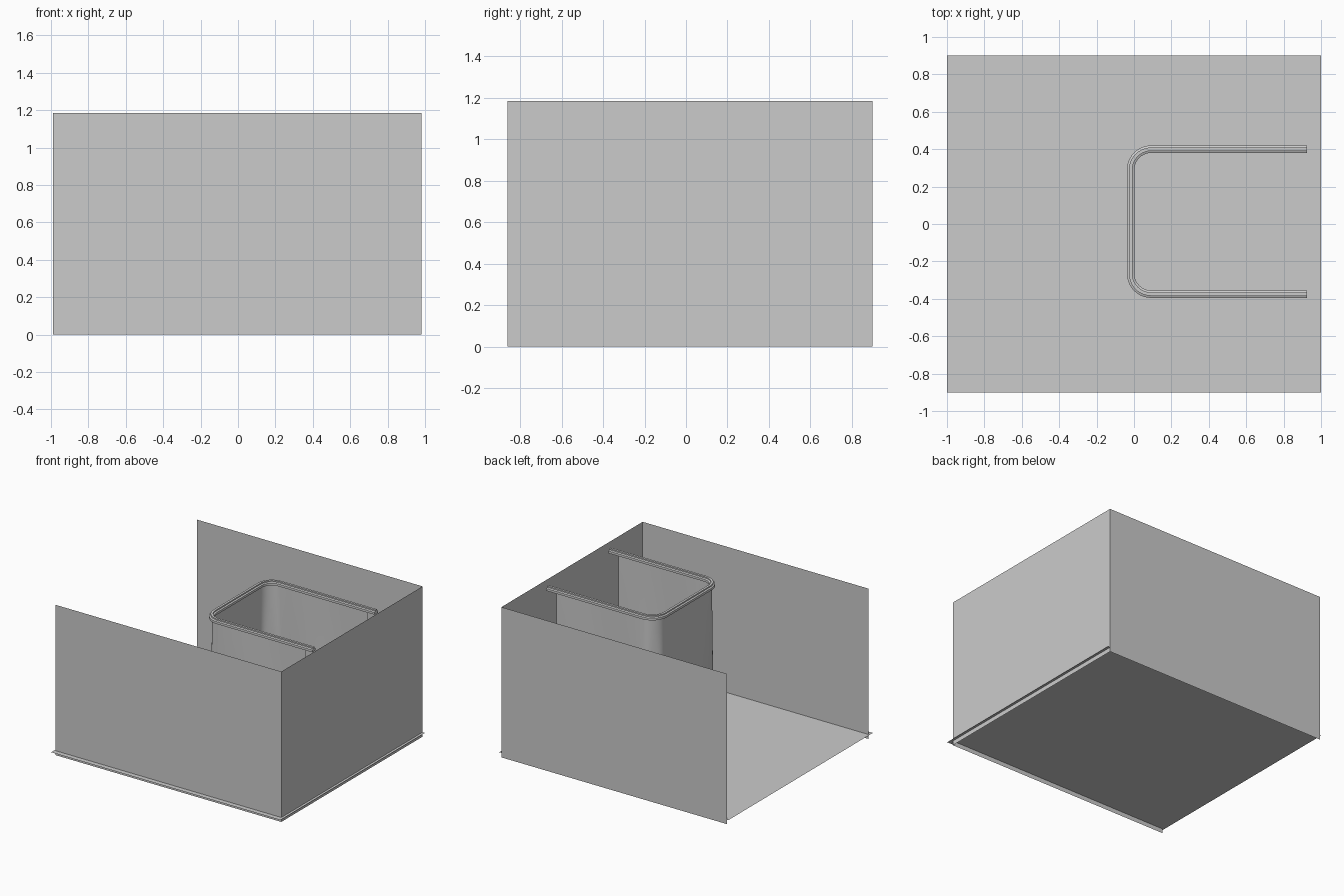
import bpy, bmesh, math

if "Cube" in bpy.data.objects:
    bpy.data.objects.remove(bpy.data.objects["Cube"])

def mesh_object(name, verts, faces, smooth=False):
    me = bpy.data.meshes.new(name)
    me.from_pydata(verts, [], faces)
    ob = bpy.data.objects.new(name, me)
    bpy.context.collection.objects.link(ob)
    bm = bmesh.new()
    bm.from_mesh(me)
    bmesh.ops.recalc_face_normals(bm, faces=bm.faces)
    bm.to_mesh(me)
    bm.free()
    if smooth:
        bpy.context.view_layer.objects.active = ob
        ob.select_set(True)
        bpy.ops.object.shade_smooth_by_angle(angle=math.radians(35))
        ob.select_set(False)
    return ob

def u_path(x_end, x_bend, y_lo, y_hi, r, straight=10, arc=10):
    """U-shaped path with rounded corners: list of (x, y, outward nx, ny)."""
    pts = []
    def line(a, b, n):
        for i in range(straight):
            t = i / straight
            pts.append((a[0] + (b[0]-a[0])*t, a[1] + (b[1]-a[1])*t, *n))
    def bend(cx, cy, a0, a1):
        for i in range(arc):
            a = math.radians(a0 + (a1-a0)*i/arc)
            c, s = math.cos(a), math.sin(a)
            pts.append((cx + r*c, cy + r*s, c, s))
    line((x_end, y_hi), (x_bend + r, y_hi), (0, 1))
    bend(x_bend + r, y_hi - r, 90, 180)
    line((x_bend, y_hi - r), (x_bend, y_lo + r), (-1, 0))
    bend(x_bend + r, y_lo + r, 180, 270)
    line((x_bend + r, y_lo), (x_end, y_lo), (0, -1))
    pts.append((x_end, y_lo, 0, -1))
    return pts

# Floor: a thin sheet just above the bottom edge of the walls
mesh_object("floor", [(-1, -.9, .035), (1, -.9, .035), (1, .9, .035), (-1, .9, .035)],
            [(0, 1, 2, 3)])

# Three walls as single sheets, open on the left
corners = [(-.99, -.86), (.98, -.86), (.98, .9), (-.99, .9)]
walls = [(x, y, z) for x, y in corners for z in (0, 1.185)]
mesh_object("walls", walls, [(2*i, 2*i+2, 2*i+3, 2*i+1) for i in range(3)])

# Curtain rail: stepped profile swept along the U
profile = [(-.02, 1.145), (.02, 1.145), (.02, 1.163), (.009, 1.168),
           (.009, 1.178), (-.009, 1.178), (-.009, 1.168), (-.02, 1.163)]
path = u_path(.925, -.018, -.375, .4, .11)
n = len(profile)
verts = [(x + nx*o, y + ny*o, z) for x, y, nx, ny in path for o, z in profile]
faces = [(i*n + j, i*n + (j+1) % n, (i+1)*n + (j+1) % n, (i+1)*n + j)
         for i in range(len(path)-1) for j in range(n)]
faces += [tuple(range(n)), tuple(range(len(verts)-n, len(verts)))]
mesh_object("curtain_rail", verts, faces, True)

# Curtain: hangs from the rail with gentle folds growing towards the hem
path = u_path(.85, -.018, -.375, .4, .11)
rows = 10
verts = []
for k in range(rows + 1):
    t = k / rows
    for i, (x, y, nx, ny) in enumerate(path):
        o = .014 * t * math.sin(i * .75)
        verts.append((x + nx*o, y + ny*o, 1.15 - 1.05*t))
m = len(path)
faces = [(k*m + i, k*m + i + 1, (k+1)*m + i + 1, (k+1)*m + i)
         for k in range(rows) for i in range(m-1)]
mesh_object("curtain", verts, faces, True)
